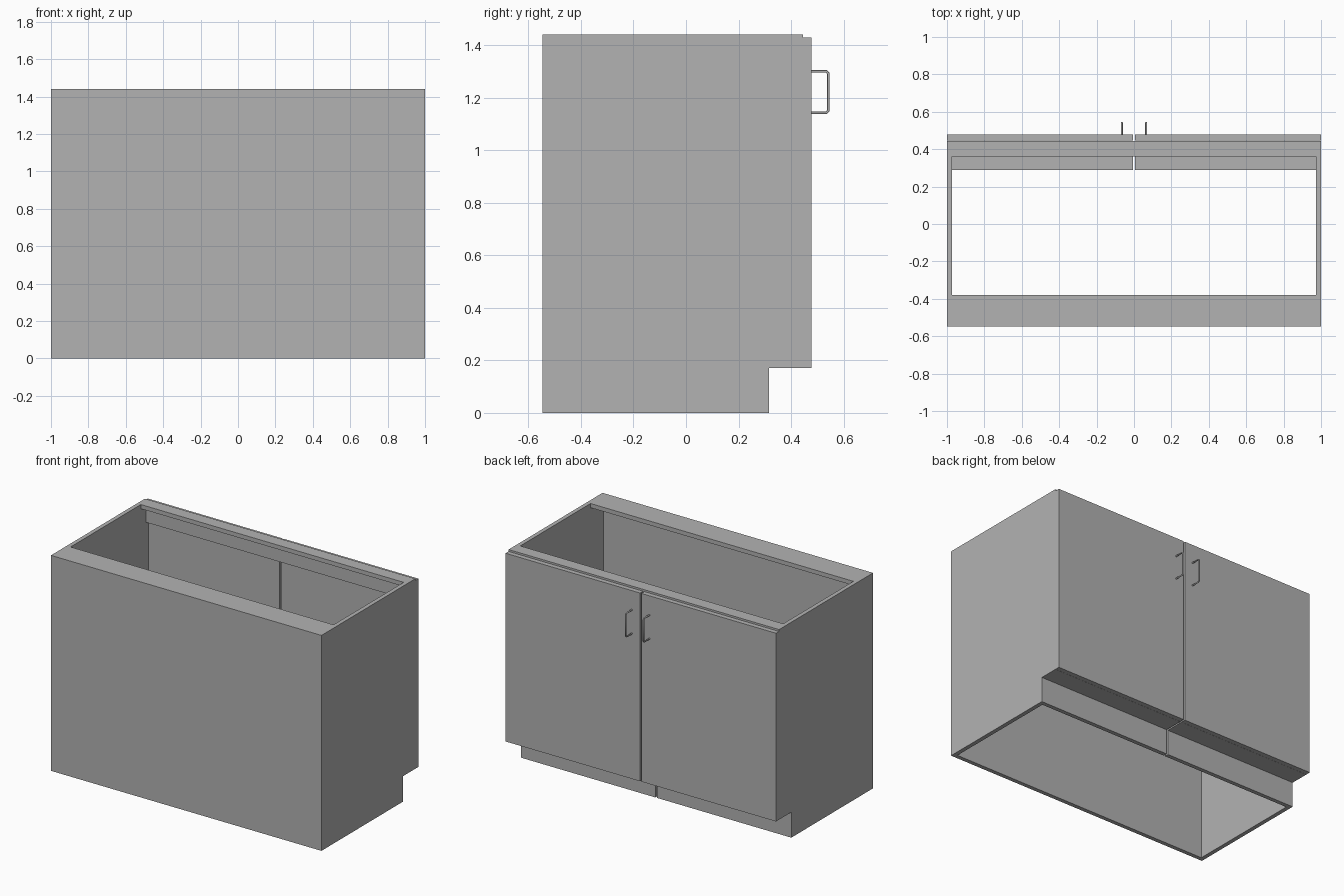
import bpy
import bmesh

cube = bpy.data.objects.get("Cube")
if cube:
    bpy.data.objects.remove(cube, do_unlink=True)

grey = bpy.data.materials.new("plain grey")
grey.use_nodes = True
COLOUR = (0.448, 0.448, 0.448, 1)
grey.diffuse_color = COLOUR
grey.node_tree.nodes["Principled BSDF"].inputs["Base Color"].default_value = COLOUR

# Shared dimensions
T = 0.028                        # board thickness
IN = 1 - T                       # inner face of the side panels
TOP = 1.44
FRONT, REAR = -0.547, 0.445      # carcass depth
KICK_Y, KICK_Z = 0.316, 0.17     # toe recess
GAP = 0.005                      # half the gap between paired boards


def prism(name, profile, x0, x1):
    """Extrude a (y, z) outline along x."""
    bm = bmesh.new()
    face = bm.faces.new([bm.verts.new((x0, y, z)) for y, z in profile])
    ext = bmesh.ops.extrude_face_region(bm, geom=[face])
    moved = [g for g in ext["geom"] if isinstance(g, bmesh.types.BMVert)]
    bmesh.ops.translate(bm, verts=moved, vec=(x1 - x0, 0, 0))
    bmesh.ops.recalc_face_normals(bm, faces=bm.faces)
    mesh = bpy.data.meshes.new(name)
    bm.to_mesh(mesh)
    bm.free()
    mesh.materials.append(grey)
    obj = bpy.data.objects.new(name, mesh)
    bpy.context.collection.objects.link(obj)
    return obj


def board(name, x, y, z):
    return prism(name, [(y[0], z[0]), (y[1], z[0]), (y[1], z[1]), (y[0], z[1])], *x)


def handle(name, x):
    """Bent wire pull with rounded corners."""
    r, y0, y1, z0, z1, c = 0.005, 0.475, 0.542, 1.142, 1.3, 0.008
    path = [(y0, z0), (y1 - c, z0), (y1, z0 + c), (y1, z1 - c), (y1 - c, z1), (y0, z1)]
    curve = bpy.data.curves.new(name, "CURVE")
    curve.dimensions = "3D"
    curve.bevel_depth = r
    curve.bevel_resolution = 2
    curve.use_fill_caps = True
    line = curve.splines.new("POLY")
    line.points.add(len(path) - 1)
    for point, (y, z) in zip(line.points, path):
        point.co = (x, y, z, 1)
    curve.materials.append(grey)
    bpy.context.collection.objects.link(bpy.data.objects.new(name, curve))


# Side panels with the toe notch
side = [(FRONT, 0), (KICK_Y, 0), (KICK_Y, KICK_Z), (REAR, KICK_Z), (REAR, TOP), (FRONT, TOP)]
prism("left_side_panel", side, IN, 1)
prism("right_side_panel", side, -1, -IN)

# Full panel and the top stretchers
across = (-IN, IN)
board("front_panel", across, (FRONT, FRONT + T), (0, TOP))
board("front_top_stretcher", across, (FRONT + T, -0.38), (TOP - T, TOP))
board("rear_top_stretcher", across, (0.362, REAR), (TOP - T, TOP))
board("rear_rail", across, (REAR - T, REAR), (1.3, TOP - T))

# Paired doors, ledges, toe boards and pulls
for label, s in (("left", 1), ("right", -1)):
    def span(outer):
        return sorted((s * GAP, s * outer))
    board(label + "_door", span(1), (REAR + 0.001, 0.478), (KICK_Z, 1.428))
    board(label + "_ledge", span(IN), (KICK_Y - T, REAR), (KICK_Z, KICK_Z + T))
    board(label + "_toe_board", span(IN), (KICK_Y - T, KICK_Y), (0, KICK_Z))
    handle(label + "_handle", s * 0.065)
